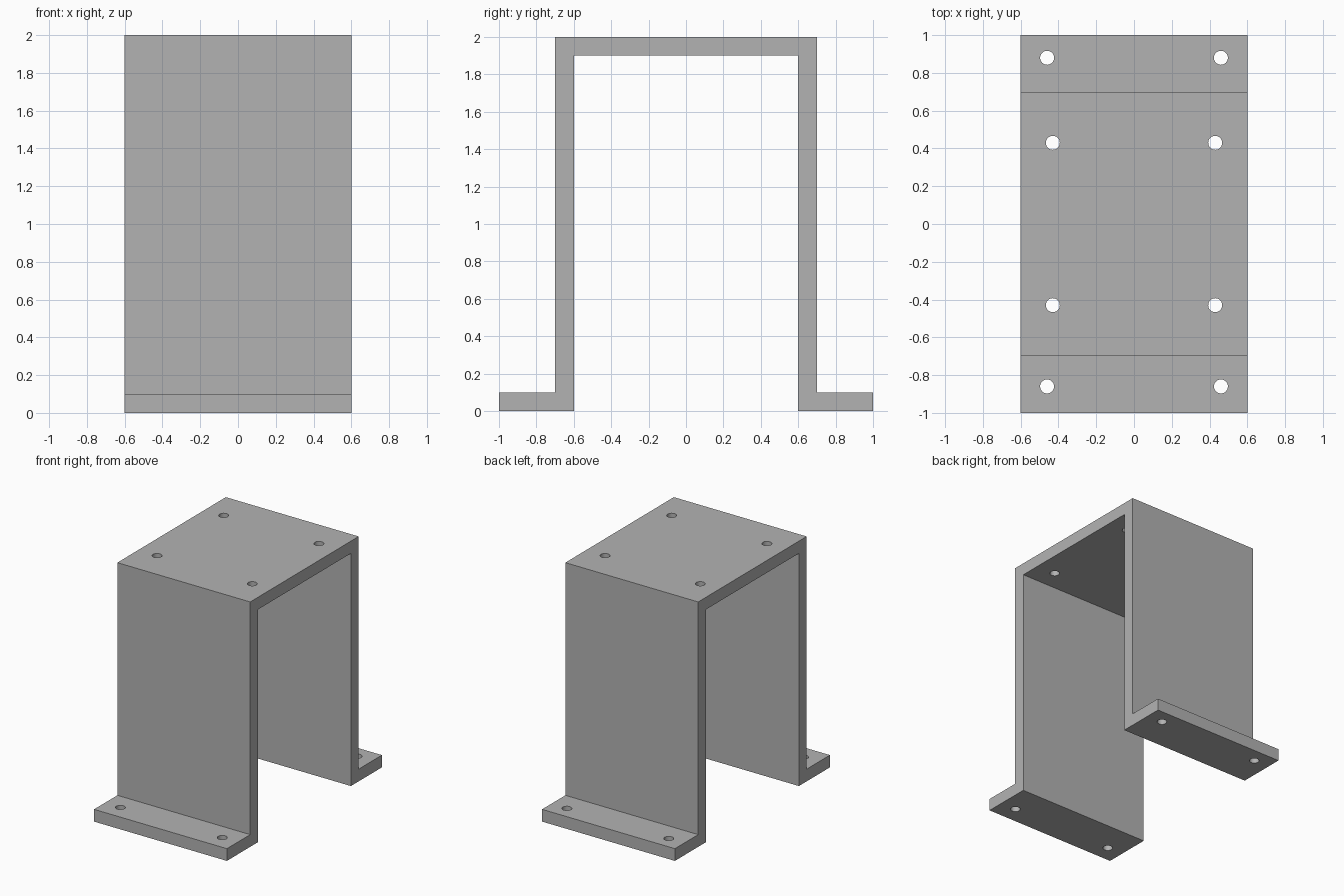
import bpy, bmesh
from mathutils import Matrix

if "Cube" in bpy.data.objects:
    bpy.data.objects.remove(bpy.data.objects["Cube"])

grey = bpy.data.materials.new("plain grey")
grey.diffuse_color = (0.45, 0.45, 0.45, 1)
grey.use_nodes = True
grey.node_tree.nodes["Principled BSDF"].inputs["Base Color"].default_value = grey.diffuse_color


def make_object(name, bm):
    bmesh.ops.recalc_face_normals(bm, faces=bm.faces)
    mesh = bpy.data.meshes.new(name)
    bm.to_mesh(mesh)
    bm.free()
    mesh.materials.append(grey)
    obj = bpy.data.objects.new(name, mesh)
    bpy.context.collection.objects.link(obj)
    return obj


# Bracket: hat-shaped side profile, swept across the width
half = [(0.6, 1.9), (0.6, 0), (1, 0), (1, 0.1), (0.7, 0.1), (0.7, 2)]
profile = half + [(-y, z) for y, z in reversed(half)]
bm = bmesh.new()
face = bm.faces.new([bm.verts.new((-0.6, y, z)) for y, z in profile])
swept = bmesh.ops.extrude_face_region(bm, geom=[face])["geom"]
bmesh.ops.translate(bm, vec=(1.2, 0, 0),
                    verts=[v for v in swept if isinstance(v, bmesh.types.BMVert)])
bracket = make_object("bracket", bm)

# Screw holes: four through the top plate, two through each foot
bm = bmesh.new()
for x, y, z in [(0.43, 0.43, 1.95), (0.43, -0.43, 1.95),
                (0.46, 0.88, 0.05), (0.46, -0.86, 0.05)]:
    for side in (-1, 1):
        bmesh.ops.create_cone(bm, cap_ends=True, segments=32, radius1=0.037,
                              radius2=0.037, depth=0.2,
                              matrix=Matrix.Translation((side * x, y, z)))
cutter = make_object("hole_cutter", bm)
cutter.hide_render = True

cut = bracket.modifiers.new("screw holes", 'BOOLEAN')
cut.operation = 'DIFFERENCE'
cut.solver = 'EXACT'
cut.object = cutter
bpy.context.view_layer.objects.active = bracket
bracket.select_set(True)
bpy.ops.object.modifier_apply(modifier=cut.name)
bpy.data.objects.remove(cutter)

# Smooth hole walls, crisp plate edges
bpy.ops.object.shade_smooth_by_angle()
